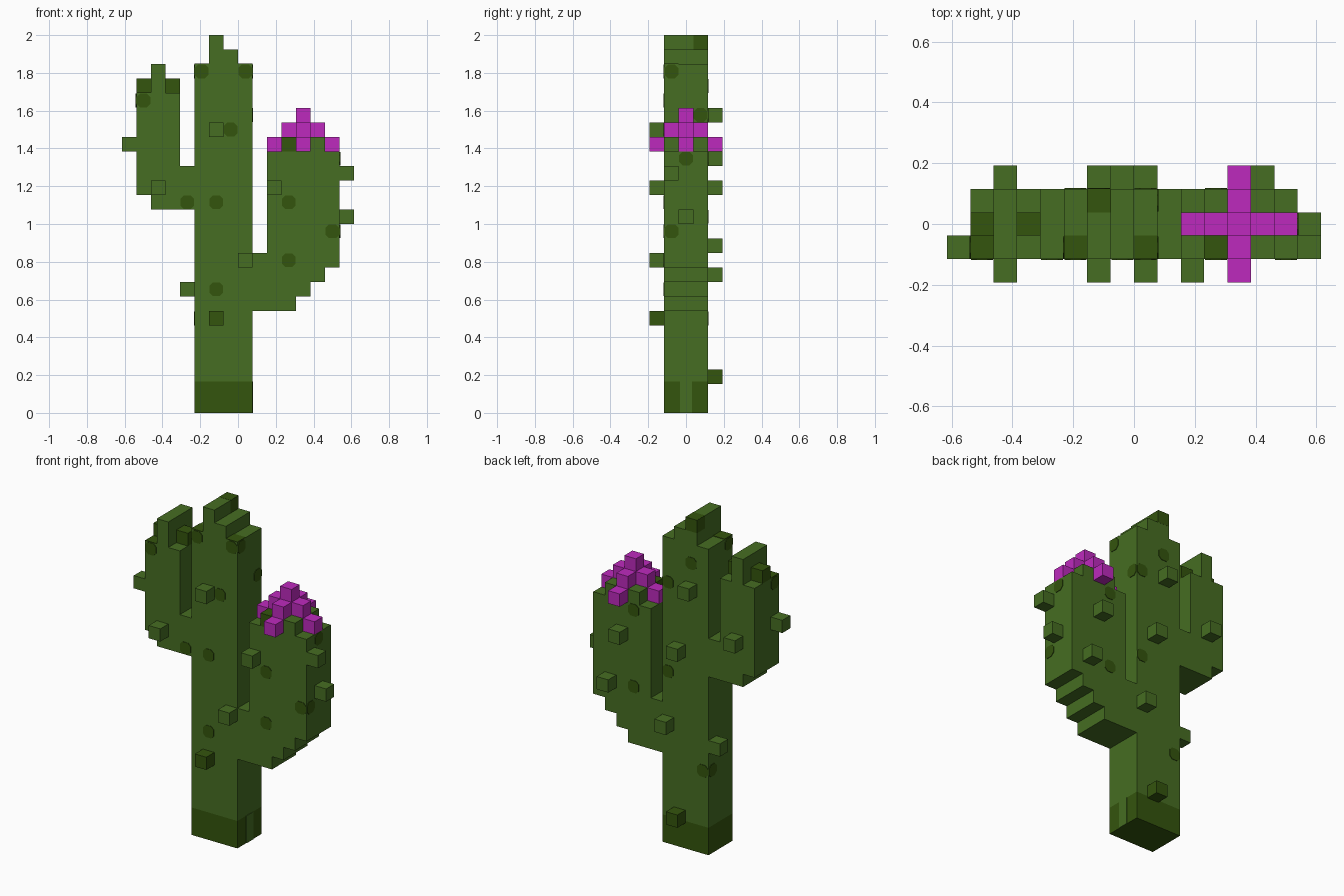
import bpy, bmesh
from mathutils import Vector

cube = bpy.data.objects.get("Cube")
if cube:
    bpy.data.objects.remove(cube, do_unlink=True)

U = 2 / 26          # one block
T = 0.04            # plate thickness in blocks


def material(name, rgb):
    m = bpy.data.materials.new(name)
    m.use_nodes = True
    m.diffuse_color = (*rgb, 1)
    bsdf = m.node_tree.nodes["Principled BSDF"]
    bsdf.inputs["Base Color"].default_value = (*rgb, 1)
    bsdf.inputs["Roughness"].default_value = 0.9
    return m


GREEN = material("cactus green", (0.061, 0.154, 0.016))
DARK = material("dark green", (0.034, 0.089, 0.004))
PINK = material("flower magenta", (0.51, 0.023, 0.51))


def finish(name, bm, mat):
    bmesh.ops.recalc_face_normals(bm, faces=bm.faces)
    bmesh.ops.scale(bm, vec=(U, U, U), verts=bm.verts)
    mesh = bpy.data.meshes.new(name)
    bm.to_mesh(mesh)
    bm.free()
    mesh.materials.append(mat)
    ob = bpy.data.objects.new(name, mesh)
    bpy.context.collection.objects.link(ob)
    return ob


def extrude_poly(bm, points, vec):
    face = bm.faces.new([bm.verts.new(p) for p in points])
    new = bmesh.ops.extrude_face_region(bm, geom=[face])["geom"]
    bmesh.ops.translate(bm, vec=vec, verts=[v for v in new if isinstance(v, bmesh.types.BMVert)])


def slab(name, outline, mat):
    """Stepped (x, z) outline, three blocks deep."""
    bm = bmesh.new()
    extrude_poly(bm, [(x, -1.5, z) for x, z in outline], (0, 3, 0))
    return finish(name, bm, mat)


def add_box(bm, lo, hi):
    x0, y0, z0 = lo
    x1, y1, z1 = hi
    extrude_poly(bm, [(x0, y0, z0), (x1, y0, z0), (x1, y1, z0), (x0, y1, z0)], (0, 0, z1 - z0))


def blocks(name, cells, mat):
    """Unit blocks given by low x, centre y, low z."""
    bm = bmesh.new()
    for x, y, z in cells:
        add_box(bm, (x, y - .5, z), (x + 1, y + .5, z + 1))
    return finish(name, bm, mat)


# Trunk with stepped top, dark foot
B = 2.15
slab("trunk", [(-3, B), (1, B), (1, 24), (0, 24), (0, 25), (-1, 25), (-1, 26),
               (-2, 26), (-2, 24), (-3, 24)], GREEN)
slab("trunk_foot", [(-3, 0), (1, 0), (1, B), (-3, B)], DARK)
bm = bmesh.new()
add_box(bm, (1, -.42, 0), (1 + T, .42, B))
finish("foot_light_stripe", bm, GREEN)

# Arms
slab("right_arm", [(-6, 14), (-3, 14), (-3, 17), (-4, 17), (-4, 22), (-5, 22), (-5, 24),
                   (-6, 24), (-6, 22), (-7, 22), (-7, 15), (-6, 15)], GREEN)
blocks("right_arm_tip_sides", [(-7, 0, 22), (-5, 0, 22)], DARK)
slab("left_arm", [(1, 7), (4, 7), (4, 8), (5, 8), (5, 9), (6, 9), (6, 10), (7, 10),
                  (7, 18), (2, 18), (2, 11), (1, 11)], GREEN)
blocks("flower_base", [(x, y, 18) for x in (3, 4, 5) for y in (-1, 0, 1)
                       if (x, y) != (3, -1)], GREEN)
blocks("flower_base_dark_block", [(3, -1, 18)], DARK)

# Flower: outer tips, cross and crown
cross = [(0, 0), (1, 0), (-1, 0), (0, 1), (0, -1)]
petals = [(4 + 2 * a, 2 * b, 18) for a, b in cross[1:]]
petals += [(4 + a, b, 19) for a, b in cross] + [(4, 0, 20)]
blocks("flower", petals, PINK)

# Spines
front = [(-2, 19), (-6, 15), (2, 15), (0, 10)]
back = [(-2, 20), (4, 15), (-1, 15), (-6, 17), (5, 11), (0, 9)]
side = [(-8, -1, 18), (-4, 1, 8), (7, -1, 16), (7, 0, 13)]
blocks("front_spines", [(x, -2, z) for x, z in front], GREEN)
blocks("back_spines", [(x, 2, z) for x, z in back], GREEN)
blocks("side_spines", side, GREEN)
blocks("dark_spines", [(-2, -2, 6), (-1, 2, 2)], DARK)

# Dark spots: block (low x, centre y, low z) and the sides that carry a spot
SIDES = {"F": (0, -1, 0), "B": (0, 1, 0), "L": (1, 0, 0), "R": (-1, 0, 0), "T": (0, 0, 1)}
spots = [
    (-1, -1, 19, "F"), (-3, -1, 23, "FRT"), (0, -1, 23, "FLT"), (-7, -1, 21, "FRT"),
    (-4, -1, 14, "F"), (-2, -1, 14, "F"), (3, -1, 14, "F"), (6, -1, 12, "FL"),
    (3, -1, 10, "F"), (-2, -1, 8, "F"), (6, 0, 17, "L"), (0, 1, 20, "BL"),
    (-2, 1, 25, "BLRT"), (3, 1, 17, "B"), (0, 1, 13, "B"), (3, 1, 11, "B"),
    (-2, 1, 22, "B"), (-3, 1, 6, "BR"),
]
bm = bmesh.new()
for x, y, z, sides in spots:
    for s in sides:
        n = Vector(SIDES[s])
        c = Vector((x + .5, y, z + .5)) + n * .5
        u = Vector((0, 1, 0)) if n.x else Vector((1, 0, 0))
        w = n.cross(u)
        # octagons on walls, full squares on tops and on the crown block
        square = s == "T" or z == 25
        h, k = (.5, .5) if square else (.47, .24)
        ring = [(h, h), (-h, h), (-h, -h), (h, -h)] if square else [
            (h, k), (k, h), (-k, h), (-h, k), (-h, -k), (-k, -h), (k, -h), (h, -k)]
        extrude_poly(bm, [c + u * a + w * b for a, b in ring], n * (T if z < 25 else .01))
finish("dark_spots", bm, DARK)
